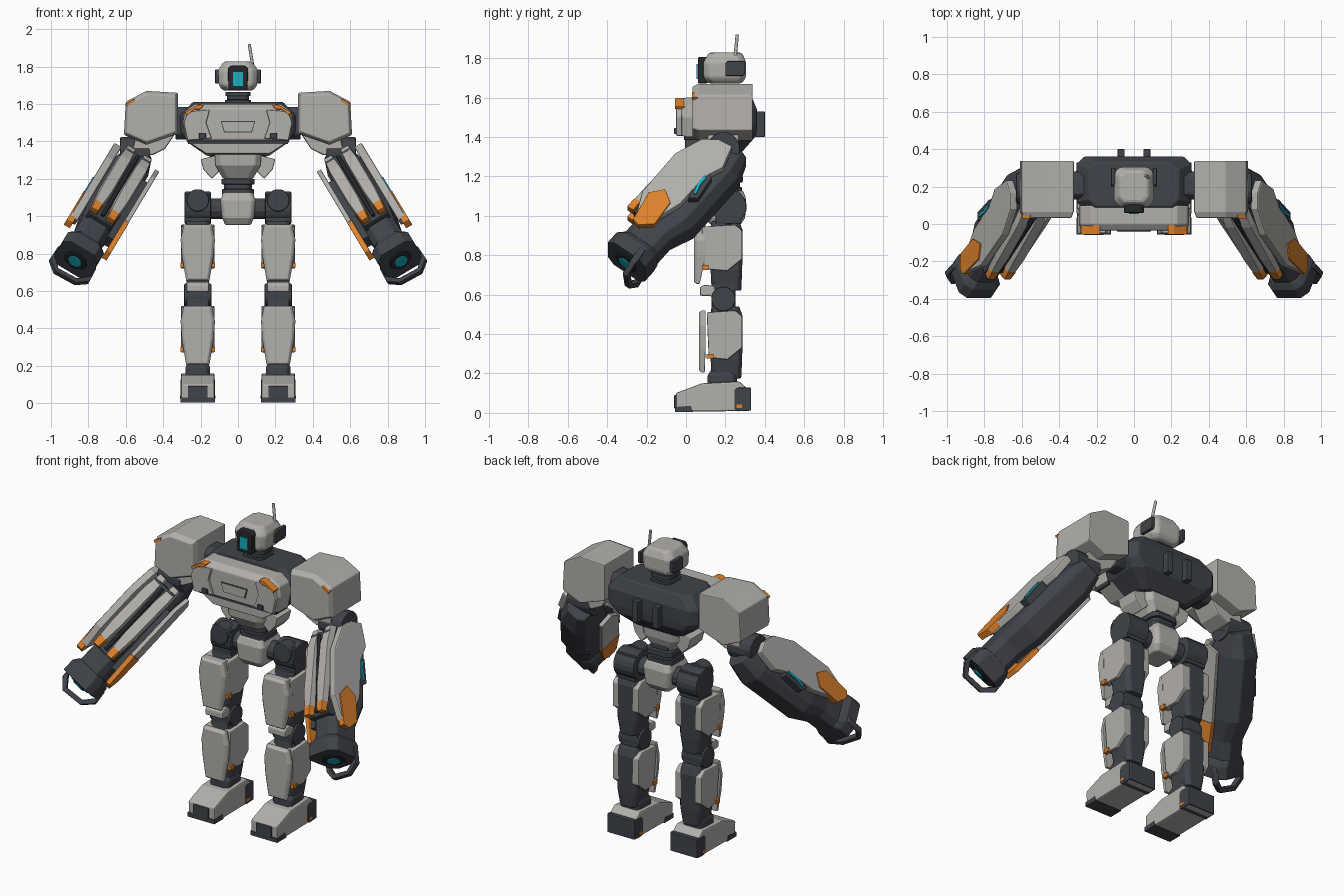
import bpy, bmesh, math
from mathutils import Vector, Matrix

def material(name, rgb):
    m = bpy.data.materials.new(name)
    m.diffuse_color = (*rgb, 1)
    return m

LIGHT = material("warm_grey", (0.45, 0.435, 0.41))
DARK = material("charcoal", (0.05, 0.056, 0.067))
BLACK = material("near_black", (0.018, 0.02, 0.024))
ORANGE = material("orange", (0.72, 0.22, 0.025))
CYAN = material("cyan_glow", (0.01, 0.42, 0.52))

def loft(name, rings, mat, bevel=0.0, mirror=False, M=None):
    """Closed solid through rings with equal point counts."""
    bm = bmesh.new()
    vs = [[bm.verts.new(M @ Vector(p) if M else Vector(p)) for p in r] for r in rings]
    n = len(rings[0])
    for a, b in zip(vs, vs[1:]):
        for i in range(n):
            j = (i + 1) % n
            bm.faces.new((a[i], a[j], b[j], b[i]))
    bm.faces.new(vs[0])
    bm.faces.new(vs[-1])
    bmesh.ops.recalc_face_normals(bm, faces=bm.faces)
    me = bpy.data.meshes.new(name)
    bm.to_mesh(me)
    bm.free()
    me.materials.append(mat)
    ob = bpy.data.objects.new(name, me)
    bpy.context.collection.objects.link(ob)
    if bevel:
        b = ob.modifiers.new("bevel", 'BEVEL')
        b.width, b.segments, b.limit_method = bevel, 2, 'ANGLE'
        b.angle_limit = math.radians(35)
    if mirror:
        ob.modifiers.new("mirror", 'MIRROR').use_mirror_merge = False
    return ob

def prism(name, pts, axis, lo, hi, mat, bevel=0.0, mirror=False, M=None):
    """Extrude a 2D outline along an axis; pts use the other two axes in order."""
    def at(p, k):
        q = list(p)
        q.insert("xyz".index(axis), k)
        return q
    return loft(name, [[at(p, lo) for p in pts], [at(p, hi) for p in pts]], mat, bevel, mirror, M)

def box(name, x, y, z, mat, bevel=0.0, mirror=False, M=None):
    pts = [(x[0], y[0]), (x[1], y[0]), (x[1], y[1]), (x[0], y[1])]
    return prism(name, pts, 'z', z[0], z[1], mat, bevel, mirror, M)

def cyl(name, p0, p1, r, mat, n=20, mirror=False, M=None, r2=None):
    p0, p1 = Vector(p0), Vector(p1)
    q = (p1 - p0).to_track_quat('Z', 'Y')
    circ = [Vector((math.cos(2*math.pi*(i+.5)/n), math.sin(2*math.pi*(i+.5)/n), 0)) for i in range(n)]
    return loft(name, [[p0 + q @ (c*r) for c in circ], [p1 + q @ (c*(r2 or r)) for c in circ]], mat, 0.006, mirror, M)

def octo(hx, hy, cx, cy, z, c):
    """Rectangle ring with cut corners."""
    p = [(hx-c, -hy), (hx, c-hy), (hx, hy-c), (hx-c, hy), (c-hx, hy), (-hx, hy-c), (-hx, c-hy), (c-hx, -hy)]
    return [(cx+a, cy+b, z) for a, b in p]

def sym(half):
    """Mirror a half outline (x, z) to a full one."""
    return half + [(-x, z) for x, z in reversed(half)]

# Head and neck
loft("head", [octo(.08, .085, 0, .197, 1.672, .03), octo(.103, .107, 0, .197, 1.70, .03),
              octo(.107, .107, 0, .197, 1.78, .03), octo(.075, .085, 0, .2, 1.828, .03)], LIGHT, .012)
prism("face_frame", sym([(.04, 1.805), (.055, 1.79), (.05, 1.672)]), 'y', .06, .11, BLACK, .006)
box("face_screen", (-.027, .027), (.053, .061), (1.695, 1.77), CYAN)
prism("ear_pod", [(.2, 1.71), (.29, 1.71), (.3, 1.725), (.3, 1.785), (.21, 1.785), (.2, 1.77)], 'x', .1, .122, DARK, .004, True)
cyl("antenna", (.078, .25, 1.81), (.06, .26, 1.92), .009, LIGHT, 8)
for i, (z, r) in enumerate([(1.60, .07), (1.622, .06), (1.642, .068)]):
    loft(f"neck_ring_{i}", [octo(r, r, 0, .2, z, .02), octo(r, r, 0, .2, z+.022, .02)], DARK, .004)

# Torso core
loft("torso_core", [octo(.16, .09, 0, .19, 1.32, .03), octo(.27, .155, 0, .2, 1.40, .05),
                    octo(.308, .14, 0, .22, 1.45, .04), octo(.308, .14, 0, .22, 1.54, .04),
                    octo(.24, .12, 0, .21, 1.612, .04)], DARK, .008)
outer = sym([(.23, 1.6), (.285, 1.56), (.295, 1.5), (.275, 1.4)])
inner = sym([(.21, 1.575), (.265, 1.55), (.28, 1.5), (.255, 1.41)])
loft("chest_plate", [[(x, .1, z) for x, z in outer], [(x, .0, z) for x, z in outer],
                     [(x, -.035, z) for x, z in inner]], LIGHT, .006)
loft("lower_chest", [[(x, .12, z) for x, z in sym([(.265, 1.392), (.17, 1.325)])],
                     [(x, -.005, z) for x, z in sym([(.255, 1.39), (.17, 1.335)])]], LIGHT, .005)
prism("chest_seam", sym([(.275, 1.405), (.265, 1.385)]), 'y', -.01, .1, DARK)
prism("pec_plate", [(.15, 1.57), (.27, 1.56), (.29, 1.5), (.27, 1.405), (.14, 1.415), (.17, 1.5)],
      'y', -.05, -.02, LIGHT, .006, True)
prism("pec_trim", [(.18, 1.595), (.215, 1.597), (.285, 1.555), (.275, 1.54), (.23, 1.572), (.2, 1.572)],
      'y', -.056, .04, ORANGE, .003, True)
box("chest_lamp", (.172, .208), (-.06, -.04), (1.415, 1.445), DARK, .003, True)
prism("chest_hatch_line", sym([(.092, 1.508), (.075, 1.448)]), 'y', -.038, -.03, DARK)
prism("chest_hatch", sym([(.087, 1.504), (.071, 1.452)]), 'y', -.042, -.03, LIGHT)
box("back_rail", (.05, .088), (.355, .4), (1.4, 1.53), DARK, .004, True)

# Abdomen, waist, pelvis
loft("abdomen", [octo(.08, .08, 0, .17, 1.2, .03), octo(.12, .115, 0, .16, 1.27, .03),
                 octo(.125, .12, 0, .16, 1.335, .03)], LIGHT, .006)
prism("abdomen_flap", [(.1, 1.33), (.2, 1.305), (.185, 1.25), (.14, 1.2), (.1, 1.24)], 'y', .1, .24, LIGHT, .006, True)
for i, (z, r) in enumerate([(1.115, .085), (1.145, .075), (1.17, .088)]):
    loft(f"waist_ring_{i}", [octo(r, r, 0, .2, z, .025), octo(r, r, 0, .2, z+.03, .025)], DARK, .004)
box("waist_core", (-.055, .055), (.14, .26), (1.1, 1.26), DARK)
loft("pelvis", [octo(.068, .075, 0, .2, .953, .015), octo(.085, .1, 0, .2, .99, .02),
                octo(.095, .105, 0, .2, 1.085, .02), octo(.078, .09, 0, .2, 1.128, .02)], LIGHT, .008)
cyl("hip_axle", (.08, .21, 1.04), (.16, .21, 1.04), .058, DARK, 12, True)

# Shoulders and upper arms
pad = [(.322, 1.66), (.49, 1.67), (.6, 1.612), (.61, 1.435), (.49, 1.382), (.322, 1.44)]
small = [(.335, 1.645), (.488, 1.655), (.588, 1.602), (.595, 1.445), (.488, 1.398), (.335, 1.452)]
loft("shoulder_pad", [[(x, .338, z) for x, z in pad], [(x, .065, z) for x, z in pad],
                      [(x, .032, z) for x, z in small]], LIGHT, .006, True)
prism("shoulder_trim", [(.555, 1.628), (.6, 1.6), (.592, 1.588), (.55, 1.615)], 'y', .03, .066, ORANGE, 0, True)
prism("shoulder_axle", [(.13, 1.44), (.16, 1.41), (.25, 1.41), (.28, 1.44), (.28, 1.55), (.25, 1.585), (.16, 1.585), (.13, 1.55)],
      'x', .26, .335, DARK, .008, True)
prism("upper_arm", [(.33, 1.45), (.55, 1.42), (.56, 1.36), (.46, 1.325), (.39, 1.36)], 'y', .11, .27, LIGHT, .008, True)
cyl("elbow_joint", (.47, .19, 1.34), (.63, .19, 1.34), .085, DARK, 16, True)

# Forearm frame: local x outward, y to the front, z along the arm
d = Vector((.407, -.611, -.679)).normalized()
u = Vector((.859, 0, .515)).normalized()
v = u.cross(d)
if v.y > 0:
    v = -v
A = Matrix.Translation((.547, .19, 1.3)) @ Matrix((u, v, d)).transposed().to_4x4()
arm = dict(mirror=True, M=A)

loft("forearm_core", [octo(.07, .08, 0, -.03, -.05, .03), octo(.1, .125, 0, -.03, .08, .045),
                      octo(.103, .13, 0, -.025, .45, .045), octo(.085, .105, 0, 0, .58, .035),
                      octo(.085, .105, 0, 0, .7, .035)], DARK, .006, **arm)
loft("wrist_collar", [octo(.09, .108, 0, 0, .685, .035), octo(.112, .12, 0, .01, .72, .04),
                      octo(.112, .12, 0, .01, .795, .04)], DARK, .005, **arm)
cyl("muzzle_ring", (0, .01, .79), (0, .01, .803), .065, BLACK, 16, **arm)
cyl("muzzle_glow", (0, .01, .8), (0, .01, .812), .04, CYAN, 12, **arm)

# Hand guard bail
path = [(.118, -.05, .74), (.122, -.06, .83), (.065, -.055, .89), (-.065, -.06, .88), (-.122, -.07, .82), (-.118, -.05, .74)]
loft("hand_guard", [[(x*k, y+o, s-(1-k)*.2) for k, o in ((1, -.016), (1, .016), (.86, .016), (.86, -.016))]
                    for x, y, s in path], DARK, .004, **arm)

# Forearm armour: outlines are (front, along)
prism("outer_armour", [(-.05, -.01), (.03, 0), (.1, .05), (.155, .2), (.15, .48), (.085, .62), (0, .59), (-.05, .42), (-.05, .22), (-.09, .12)],
      'x', .1, .145, LIGHT, .008, **arm)
prism("outer_marking", [(.062, .405), (.115, .47), (.082, .645), (.04, .655), (-.022, .6), (-.008, .45)],
      'x', .115, .153, ORANGE, .002, **arm)
prism("glow_strip", [(-.045, .21), (-.062, .225), (-.062, .27), (-.08, .33), (-.066, .335), (-.046, .275)],
      'x', .09, .15, CYAN, 0, **arm)
prism("glow_housing", [(-.035, .19), (-.08, .2), (-.1, .34), (-.06, .37), (-.035, .28)], 'x', .09, .142, DARK, .003, **arm)
prism("inner_armour", [(-.02, .06), (.06, .03), (.11, .12), (.11, .47), (-.03, .47)], 'x', -.14, -.115, LIGHT, .004, **arm)
prism("inner_marking", [(-.03, .47), (.11, .47), (.08, .68), (.02, .7), (-.02, .64)], 'x', -.142, -.113, ORANGE, .003, **arm)
box("inner_mount", (-.12, -.08), (.0, .08), (.15, .6), DARK, 0, **arm)
def strip(name, r, stations, mat):
    loft(name, [[(r-w, t-.04, s), (r+w, t-.04, s), (r+w*.8, t, s), (r-w*.8, t, s)] for s, t, w in stations], mat, .004, **arm)
for side, r in (("outer", .052), ("inner", -.05)):
    strip(f"front_armour_{side}", r, [(.03, .12, .028), (.14, .155, .038), (.4, .175, .038), (.52, .178, .028)], LIGHT)
    strip(f"front_marking_{side}", r, [(.505, .182, .03), (.565, .182, .024)], ORANGE)
box("front_spine", (-.075, .075), (.07, .135), (.06, .57), DARK, .006, **arm)
cyl("front_rod", (0, .14, .08), (0, .145, .55), .012, BLACK, 8, **arm)

# Legs
X = .215
def leg(half):
    return [(X+x, z) for x, z in sym(half)]
cyl("hip_joint", (.145, .22, 1.045), (.285, .22, 1.045), .088, DARK, 20, True)
box("hip_block", (.148, .284), (.15, .28), (.96, 1.118), DARK, .006, True)
cyl("hip_cap", (X, .12, 1.085), (X, .2, 1.085), .06, DARK, 20, True)

for nm, top, low, dark_low, front, back in (("thigh", .955, .72, .62, .04, .285), ("shin", .52, .27, .175, .065, .285)):
    loft(f"{nm}_core", [octo(.055, .075, X, .205, dark_low, .02), octo(.07, .08, X, .205, low, .02),
                        octo(.07, .083, X, .205, top-.03, .02), octo(.06, .07, X, .2, top+.02, .02)], DARK, .006, True)
    sp = [(front+.04, top-.01), (.25, top), (back, top-.03), (back, low+.06), (.21, low), (front+.05, low+.01)]
    for side, a, b in (("outer", .04, .088), ("inner", -.088, -.04)):
        k = 1 if side == "outer" else -1
        loft(f"{nm}_shell_{side}", [[(X+k*.04, y, z) for y, z in sp],
             [(X+k*(.09 if z > low+.1 or y > .2 else .08), y, z) for y, z in sp]], LIGHT, .006, True)
        box(f"{nm}_marking_{side}", (X+k*.07, X+k*.092), (front+.04, front+.075), (low+.005, low+.03), ORANGE, 0, True)
    big = leg([(.075, top), (.092, top-.08), (.085, low+.07), (.062, low-.065)])
    sml = leg([(.062, top-.01), (.076, top-.08), (.07, low+.07), (.05, low-.055)])
    loft(f"{nm}_front_plate", [[(x, .1 if z > low else front+.03, z) for x, z in big],
         [(x, front+.015, z) for x, z in big], [(x, front, z) for x, z in sml]], LIGHT, .004, True)

cyl("knee_joint", (X-.073, .19, .578), (X+.073, .19, .578), .062, DARK, 20, True)
prism("knee_pad", [(.07, .595), (.07, .635), (.09, .65), (.15, .645), (.155, .59)], 'x', X-.06, X+.06, LIGHT, .008, True)
box("knee_link", (X-.06, X+.06), (.13, .25), (.5, .66), DARK, .008, True)
loft("ankle", [octo(.066, .075, X, .185, .145, .02), octo(.066, .075, X, .185, .19, .02),
               octo(.05, .055, X, .19, .23, .02)], DARK, .006, True)

# Feet
sole = [(-.05, .005), (-.052, .1), (.08, .15), (.27, .16), (.31, .125), (.325, .01)]
prism("foot", sole, 'x', X-.09, X+.09, LIGHT, .008, True)
box("toe_plate", (X-.053, X+.053), (-.06, -.03), (.022, .092), DARK, .004, True)
prism("toe_edge", [(-.055, .004), (-.055, .03), (.025, .036), (.035, .004)], 'x', X-.092, X+.092, DARK, 0, True)
prism("heel_block", [(.245, .02), (.245, .115), (.26, .128), (.33, .128), (.33, .012), (.26, .008)], 'x', X-.093, X+.093, DARK, .004, True)
box("heel_marking", (X-.096, X+.096), (.255, .285), (.025, .042), ORANGE, 0, True)
